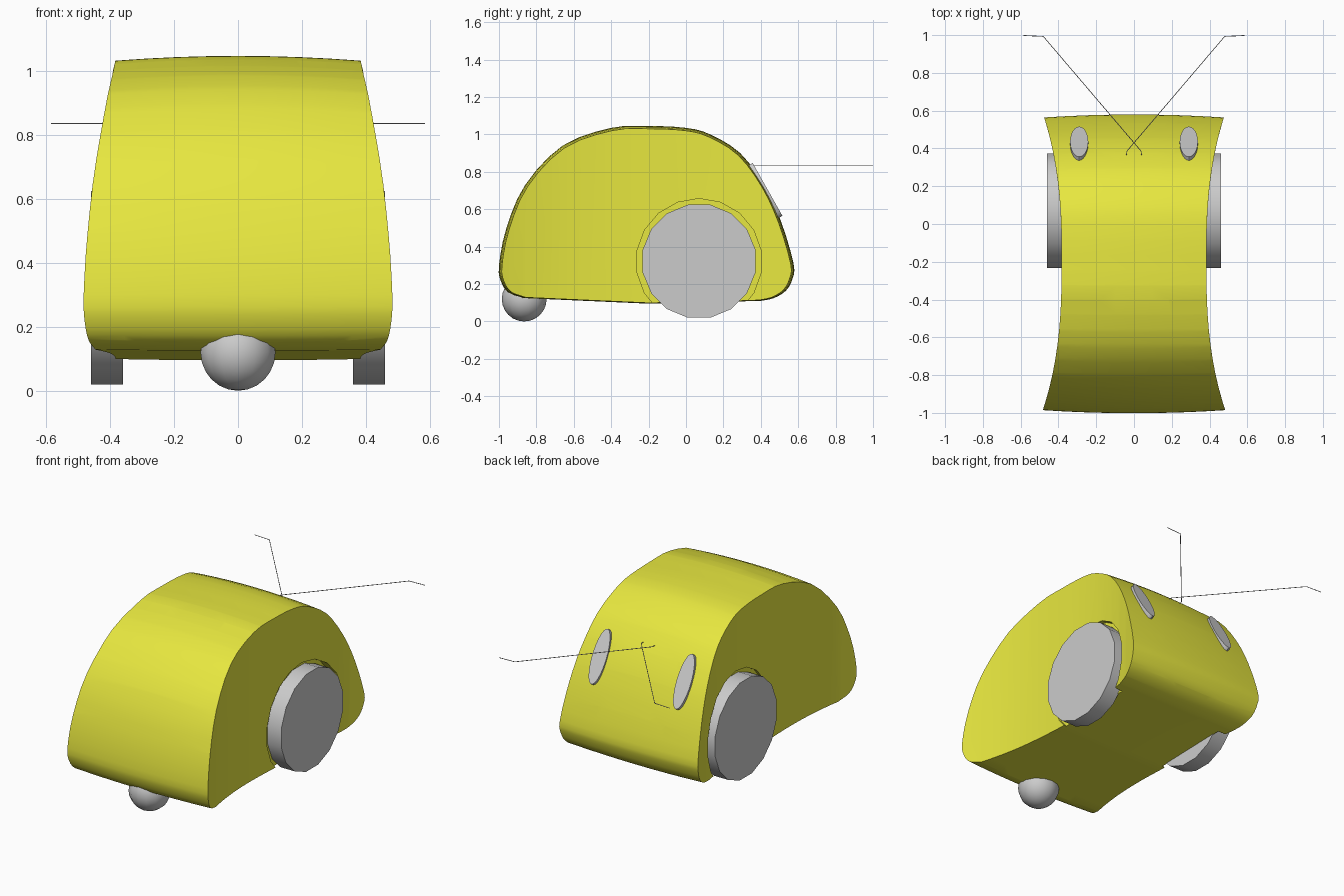
import bpy, bmesh, math
from mathutils import Vector, Matrix

if "Cube" in bpy.data.objects:
    bpy.data.objects.remove(bpy.data.objects["Cube"])


def finish(bm, name, smooth=True, mat=None):
    bmesh.ops.recalc_face_normals(bm, faces=bm.faces[:])
    me = bpy.data.meshes.new(name)
    bm.to_mesh(me)
    bm.free()
    ob = bpy.data.objects.new(name, me)
    bpy.context.scene.collection.objects.link(ob)
    if mat:
        me.materials.append(mat)
    if smooth:
        bpy.ops.object.select_all(action='DESELECT')
        ob.select_set(True)
        bpy.context.view_layer.objects.active = ob
        bpy.ops.object.shade_smooth_by_angle(angle=math.radians(35))
    return ob


def cylinder(name, radius, depth, sides, matrix, smooth=True):
    bm = bmesh.new()
    bmesh.ops.create_cone(bm, cap_ends=True, segments=sides, radius1=radius,
                          radius2=radius, depth=depth, matrix=matrix)
    return finish(bm, name, smooth)


def axle(x, y, z, sides):
    # cylinder axis along x, a flat side on top
    return (Matrix.Translation((x, y, z)) @ Matrix.Rotation(math.pi / 2, 4, 'Y')
            @ Matrix.Rotation(math.pi / sides, 4, 'Z'))


yellow = bpy.data.materials.new("yellow")
yellow.diffuse_color = (0.8, 0.8, 0.05, 1)
yellow.use_nodes = True
yellow.node_tree.nodes["Principled BSDF"].inputs["Base Color"].default_value = yellow.diffuse_color

# Body side profile (y, z), rounded with a spline
upper = [(-0.87, 0.125), (-0.95, 0.155), (-0.99, 0.215), (-1.0, 0.30), (-0.96, 0.50),
         (-0.86, 0.73), (-0.66, 0.94), (-0.40, 1.035), (-0.2, 1.045), (0.0, 1.035),
         (0.13, 1.0), (0.29, 0.90), (0.42, 0.725), (0.51, 0.53), (0.575, 0.31),
         (0.57, 0.23), (0.535, 0.165), (0.47, 0.125), (0.40, 0.11)]


def spline(points, steps=3):
    p = [Vector(q) for q in points]
    p = [2 * p[0] - p[1]] + p + [2 * p[-1] - p[-2]]
    out = []
    for a, b, c, d in zip(p, p[1:], p[2:], p[3:]):
        for i in range(steps):
            t = i / steps
            out.append(0.5 * (2 * b + (c - a) * t + (2 * a - 5 * b + 4 * c - d) * t * t
                              + (3 * b - a - 3 * c + d) * t ** 3))
    return out + [p[-2]]


profile = spline(upper) + [Vector((-0.2, 0.095))]

# Body: loft with slight crown, split into strips, then pinch the waist
bm = bmesh.new()
rings = []
for i in range(9):
    u = -1 + i / 4
    s = 1 - 0.02 * u * u
    rings.append([bm.verts.new((u, -0.2 + (p.x + 0.2) * s, 0.3 + (p.y - 0.3) * s))
                  for p in profile])
n = len(profile)
for a, b in zip(rings, rings[1:]):
    for j in range(n):
        k = (j + 1) % n
        bm.faces.new((a[j], a[k], b[k], b[j]))
bm.faces.new(rings[0])
bm.faces.new(rings[-1])
for i in range(20):
    bmesh.ops.bisect_plane(bm, geom=bm.verts[:] + bm.edges[:] + bm.faces[:],
                           plane_co=(0, -0.943 + i * 0.0777, 0), plane_no=(0, 1, 0))
for v in bm.verts:
    v.co.x *= 0.383 + 0.098 * (abs(v.co.y + 0.2) / 0.78) ** 2.6
body = finish(bm, "body", mat=yellow)

for side, label in ((-1, "left"), (1, "right")):
    # Wheel wells cut into the sides
    cutter = cylinder(label + "_wheel_well_cutter", 0.337, 0.24, 18,
                      axle(side * 0.485, 0.07, 0.32, 18), False)
    cutter.hide_render = True
    cutter.hide_viewport = True
    mod = body.modifiers.new(label + "_wheel_well", 'BOOLEAN')
    mod.operation = 'DIFFERENCE'
    mod.object = cutter

    # Wheels
    cylinder(label + "_wheel", 0.308, 0.1, 16, axle(side * 0.41, 0.07, 0.322, 16))

    # Oval eyes lying on the sloping back
    tilt = Matrix.Rotation(-math.atan2(0.355, 0.2), 4, 'X')
    cylinder(label + "_eye", 1, 1, 32,
             Matrix.Translation((side * 0.29, 0.422, 0.698)) @ tilt
             @ Matrix.Diagonal((0.048, 0.162, 0.032, 1)))

    # Thin crossed feelers
    curve = bpy.data.curves.new(label + "_feeler", 'CURVE')
    curve.dimensions = '3D'
    curve.bevel_depth = 0.002
    curve.bevel_resolution = 1
    curve.use_fill_caps = True
    path = [(-0.04, 0.365), (-0.038, 0.385), (0, 0.43), (0.48, 0.993), (0.585, 0.998)]
    line = curve.splines.new('POLY')
    line.points.add(len(path) - 1)
    for pt, (x, y) in zip(line.points, path):
        pt.co = (side * x, y, 0.835, 1)
    bpy.context.scene.collection.objects.link(
        bpy.data.objects.new(label + "_feeler", curve))

# Front support ball
bm = bmesh.new()
bmesh.ops.create_uvsphere(bm, u_segments=14, v_segments=12, radius=0.12,
                          matrix=Matrix.Translation((0, -0.865, 0.12)))
finish(bm, "caster_ball")
